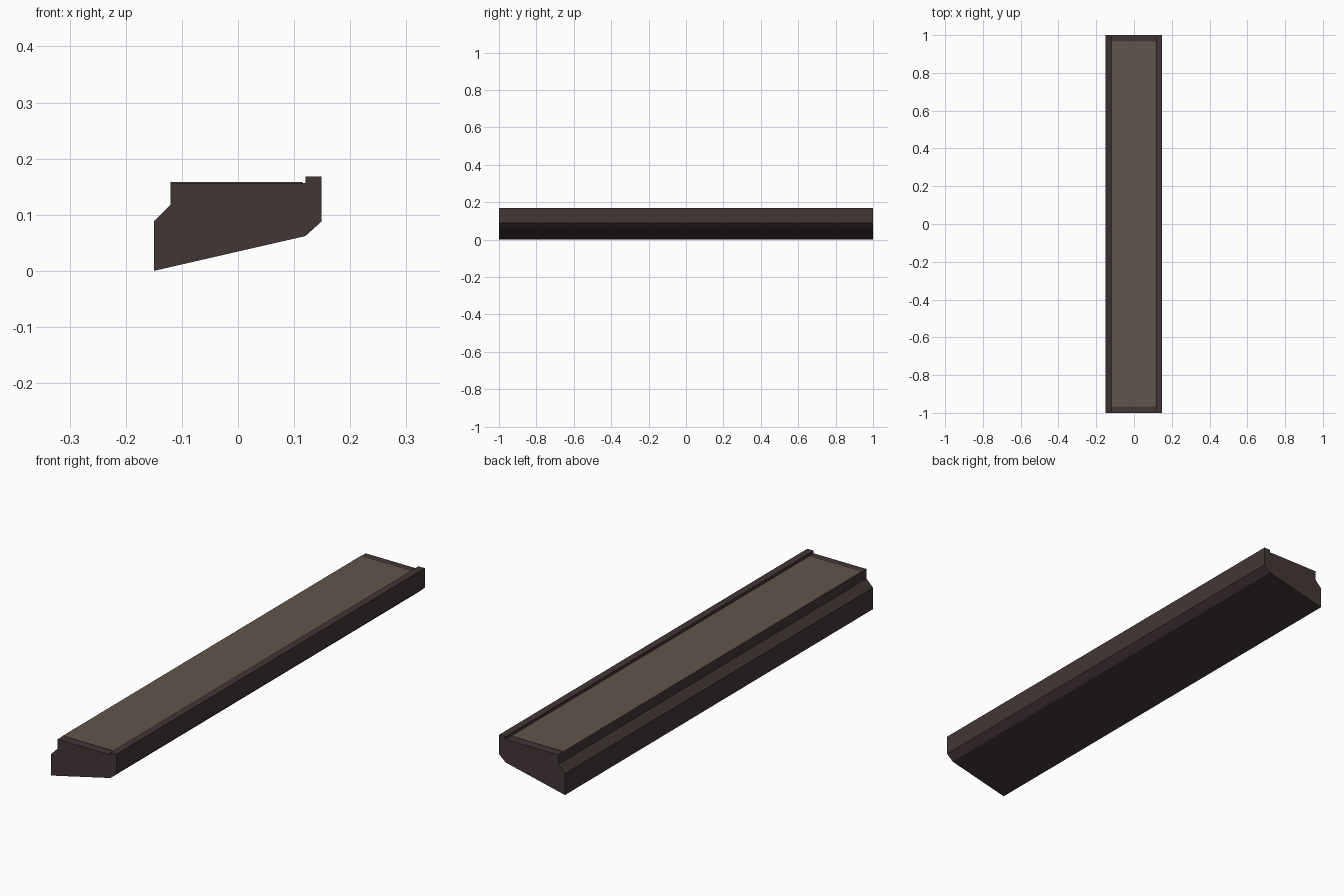
import bpy, bmesh

if "Cube" in bpy.data.objects:
    bpy.data.objects.remove(bpy.data.objects["Cube"])


def material(name, rgb):
    m = bpy.data.materials.new(name)
    m.diffuse_color = (*rgb, 1)
    m.use_nodes = True
    m.node_tree.nodes["Principled BSDF"].inputs["Base Color"].default_value = m.diffuse_color
    return m


def extrude_outline(name, outline, direction, mat):
    """Fill a planar outline and extrude it into a solid."""
    bm = bmesh.new()
    face = bm.faces.new([bm.verts.new(p) for p in outline])
    out = bmesh.ops.extrude_face_region(bm, geom=[face])
    moved = [v for v in out["geom"] if isinstance(v, bmesh.types.BMVert)]
    bmesh.ops.translate(bm, verts=moved, vec=direction)
    bmesh.ops.recalc_face_normals(bm, faces=bm.faces)
    me = bpy.data.meshes.new(name)
    bm.to_mesh(me)
    bm.free()
    me.materials.append(mat)
    ob = bpy.data.objects.new(name, me)
    bpy.context.collection.objects.link(ob)
    return ob


dark = material("dark brown", (0.056, 0.037, 0.037))
tan = material("dusty tan", (0.118, 0.092, 0.070))

# Ledge body: sloped underside, chamfered edges, raised lip on the right
profile = [(-0.15, 0.0), (0.12, 0.062), (0.149, 0.088), (0.149, 0.168),
           (0.12, 0.168), (0.12, 0.157), (-0.12, 0.157), (-0.12, 0.118),
           (-0.15, 0.088)]
extrude_outline("ledge_body", [(x, -1, z) for x, z in profile], (0, 2, 0), dark)

# Thin top surface with clipped corners beside the lip
c = 0.012
half = [(-0.12, -0.966), (0.115 - c, -0.966), (0.112, -0.963), (0.115, -0.966 + c)]
outline = half + [(x, -y) for x, y in reversed(half)]
extrude_outline("top_surface", [(x, y, 0.1565) for x, y in outline], (0, 0, 0.002), tan)
